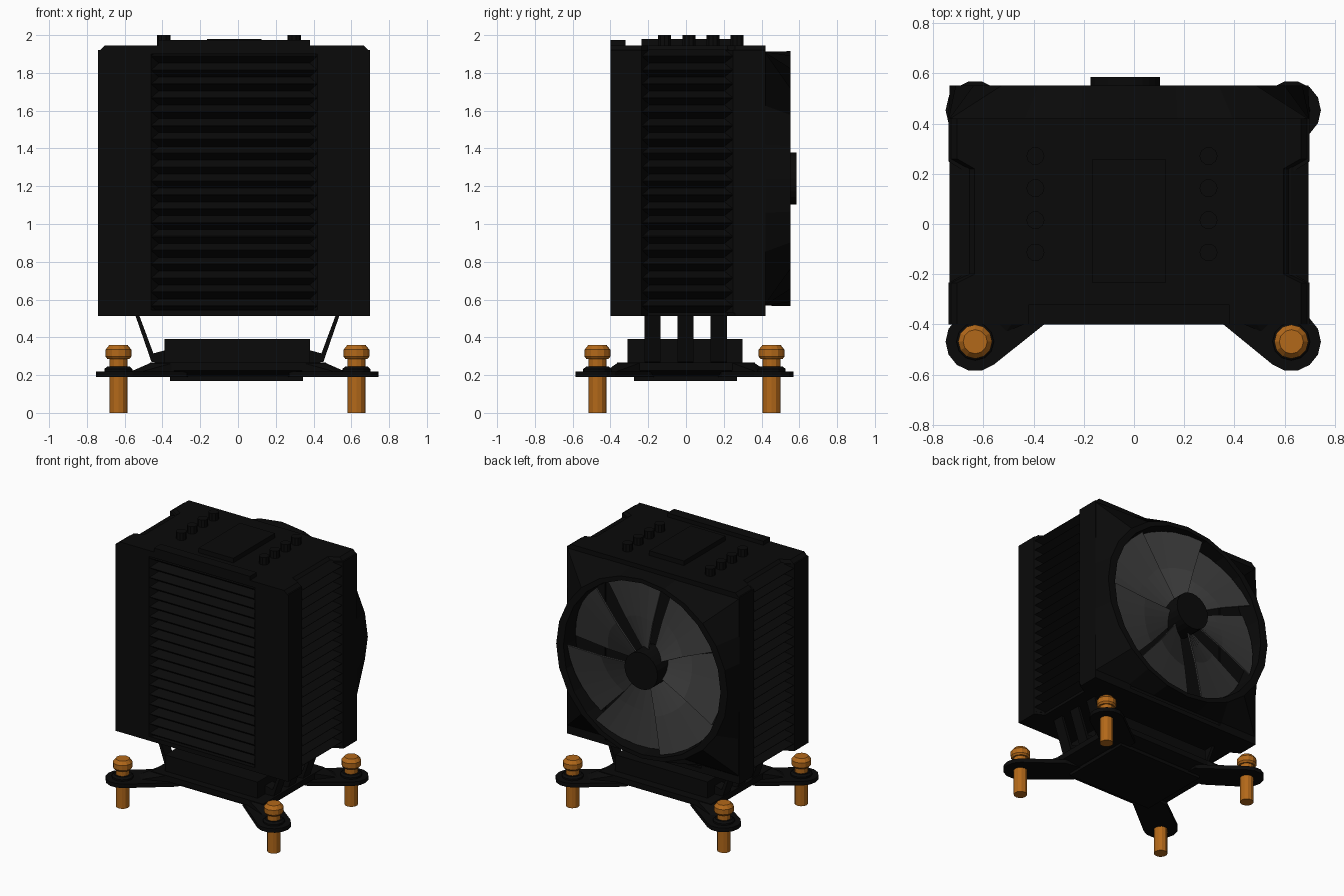
import bpy, bmesh, math
from mathutils import Vector

if "Cube" in bpy.data.objects:
    bpy.data.objects.remove(bpy.data.objects["Cube"])


def material(name, r, g, b):
    m = bpy.data.materials.new(name)
    m.diffuse_color = (r, g, b, 1)
    m.use_nodes = True
    m.node_tree.nodes["Principled BSDF"].inputs["Base Color"].default_value = m.diffuse_color
    return m


BLACK = material("black_metal", 0.003, 0.003, 0.003)
GREY = material("blade_grey", 0.045, 0.045, 0.045)
COPPER = material("copper", 0.45, 0.14, 0.01)
CX, CZ = -0.02, 1.24          # centre of the fin stack and the fan


def finish(name, bm, mat):
    bmesh.ops.recalc_face_normals(bm, faces=bm.faces)
    me = bpy.data.meshes.new(name)
    bm.to_mesh(me)
    bm.free()
    me.materials.append(mat)
    ob = bpy.data.objects.new(name, me)
    bpy.context.collection.objects.link(ob)
    return ob


def loft(name, rings, mat=BLACK, closed=False):
    """Skin equal-length rings of points; cap the ends or close into a torus."""
    bm = bmesh.new()
    vs = [[bm.verts.new(p) for p in r] for r in rings]
    n = len(rings[0])
    pairs = list(zip(vs, vs[1:])) + ([(vs[-1], vs[0])] if closed else [])
    for a, b in pairs:
        for i in range(n):
            j = (i + 1) % n
            bm.faces.new((a[i], a[j], b[j], b[i]))
    if not closed:
        bm.faces.new(vs[0])
        bm.faces.new(vs[-1])
    return finish(name, bm, mat)


def hull(name, pts, mat=BLACK):
    bm = bmesh.new()
    for p in pts:
        bm.verts.new(Vector(p))
    bmesh.ops.convex_hull(bm, input=bm.verts[:])
    return finish(name, bm, mat)


def prism(name, pts, z0, z1, mat=BLACK):
    return loft(name, [[(x, y, z) for x, y in pts] for z in (z0, z1)], mat)


def rect(x0, x1, y0, y1):
    return [(x0, y0), (x1, y0), (x1, y1), (x0, y1)]


def lathe(name, x, y, profile, mat, n=12):
    """Stack of circles (radius, z) around a vertical axis."""
    return loft(name, [[(x + r * math.cos(2 * math.pi * i / n),
                         y + r * math.sin(2 * math.pi * i / n), z)
                        for i in range(n)] for r, z in profile], mat)


# --- fin stack: plates with pointed edges, giving V grooves
COUNT, Z0, Z1 = 19, 0.53, 1.925
step = (Z1 - Z0) / COUNT
outer, inner = rect(-0.735, 0.695, -0.398, 0.41), rect(-0.665, 0.625, -0.345, 0.41)
for i in range(COUNT):
    z = Z0 + i * step
    levels = [(inner, z), (outer, z + 0.48 * step), (outer, z + 0.52 * step), (inner, z + step)]
    loft(f"fin_{i + 1}", [[(x, y, h) for x, y in o] for o, h in levels])

# --- corner covers, their inner edges slanting into the grooves
front_cover = [(0.72, -0.40), (0.44, -0.40), (0.395, -0.34), (0.64, -0.19), (0.72, -0.235)]
back_cover = [(0.72, 0.42), (0.40, 0.42), (0.40, 0.35), (0.64, 0.20), (0.72, 0.25)]
for s, side in ((-1, "left"), (1, "right")):
    for pts, end in ((front_cover, "front"), (back_cover, "back")):
        prism(f"{end}_{side}_cover", [(CX + s * x, y) for x, y in pts], 0.53, 1.92)


# --- top and bottom plates, notched at the sides
def notched(w):
    half = [(w, -0.40), (w, -0.235), (w - 0.07, -0.20), (w - 0.07, 0.22), (w, 0.26), (w, 0.42)]
    return [(CX + x, y) for x, y in half] + [(CX - x, y) for x, y in reversed(half)]


loft("top_plate", [[(x, y, z) for x, y in notched(w)]
                   for w, z in ((0.72, 1.90), (0.72, 1.91), (0.685, 1.945))])
prism("bottom_plate", notched(0.72), 0.512, 0.545)
prism("top_front_strip", rect(-0.42, 0.38, -0.40, -0.32), 1.93, 1.975)
prism("top_badge_plate", rect(-0.165, 0.125, -0.235, 0.26), 1.93, 1.98)

# --- heat pipe tips
for x in (-0.393, 0.297):
    for i in range(4):
        lathe("heat_pipe_tip", x, -0.113 + 0.128 * i, [(0.036, 1.93), (0.036, 2.0)], BLACK, 10)

# --- fan frame: square against the fins, round at the outside
N = 24
ang = [2 * math.pi * i / N for i in range(N)]


def circle(rx, rz, y, cx=CX):
    return [(cx + rx * math.cos(a), y, CZ + rz * math.sin(a)) for a in ang]


square = []
for a in ang:
    m = max(abs(math.cos(a)), abs(math.sin(a)))
    square.append((CX + 0.72 * math.cos(a) / m, 0.415, CZ + 0.672 * math.sin(a) / m))
loft("fan_frame", [square, circle(0.715, 0.675, 0.553), circle(0.655, 0.645, 0.553),
                   circle(0.645, 0.64, 0.42)], closed=True)
loft("fan_hub", [circle(0.138, 0.138, y, CX - 0.015) for y in (0.42, 0.585)])

# --- fan blades: broad, pitched and slightly swept
BLADES, SEG = 7, 5
for b in range(BLADES):
    bm = bmesh.new()
    rows = []
    for r, sweep, depth in ((0.12, 0.0, 0.075), (0.36, 0.03, 0.09), (0.635, 0.06, 0.10)):
        row = []
        for k in range(SEG + 1):
            t = k / SEG
            a = 2 * math.pi * (b + 0.94 * t) / BLADES + sweep
            row.append(bm.verts.new((CX + r * math.cos(a), 0.432 + depth * t,
                                     CZ + r * math.sin(a))))
        rows.append(row)
    for p, q in zip(rows, rows[1:]):
        for k in range(SEG):
            bm.faces.new((p[k], p[k + 1], q[k + 1], q[k]))
    blade = finish(f"fan_blade_{b + 1}", bm, GREY)
    sol = blade.modifiers.new("thickness", "SOLIDIFY")
    sol.thickness = 0.01
    sol.offset = 0

# --- base: cold plate, bracket body and block
prism("cold_plate", rect(-0.36, 0.345, -0.275, 0.27), 0.17, 0.21)
loft("bracket_body", [[(x * w, y * d, z) for x, y in rect(-1, 1, -1, 1)]
                      for w, d, z in ((0.36, 0.28, 0.195), (0.465, 0.365, 0.225), (0.465, 0.365, 0.268))])
prism("base_block", rect(-0.39, 0.38, -0.31, 0.30), 0.25, 0.39)

# --- flat heat pipes from the base up to the fins
strap = [(0.545, 0.53), (0.525, 0.53), (0.445, 0.315), (0.37, 0.335), (0.37, 0.26), (0.455, 0.27)]
for s in (-1, 1):
    for y in (-0.178, -0.003, 0.173):
        loft("heat_pipe", [[(s * x - 0.003, y + d, z) for x, z in strap] for d in (-0.043, 0.043)])

# --- four arms with rounded tabs, washers and bolts
for sx in (-1, 1):
    for sy in (-1, 1):
        bx, by = sx * 0.63 - 0.003, sy * 0.461 - 0.008
        tab = [(bx + 0.118 * math.cos(math.pi * i / 7), by + 0.118 * math.sin(math.pi * i / 7))
               for i in range(14)]
        root = [(sx * 0.455, sy * 0.19), (sx * 0.27, sy * 0.33), (sx * 0.25, sy * 0.15)]
        hull("bracket_arm", [(x, y, z) for x, y in tab + root for z in (0.19, 0.22)])
        # raised gusset between the body and the tab
        hull("arm_gusset", [(sx * x, sy * y, z) for x, y, z in (
            (0.46, 0.24, 0.266), (0.34, 0.36, 0.266), (0.46, 0.36, 0.266), (0.57, 0.37, 0.218),
            (0.51, 0.43, 0.218), (0.46, 0.24, 0.2), (0.34, 0.36, 0.2))])
        lathe("washer", bx, by, [(0.075, 0.215), (0.075, 0.232), (0.06, 0.245)], BLACK)
        lathe("bolt", bx, by, [(0.047, 0.0), (0.047, 0.285), (0.058, 0.285), (0.068, 0.298),
                               (0.068, 0.335), (0.048, 0.36)], COPPER)
